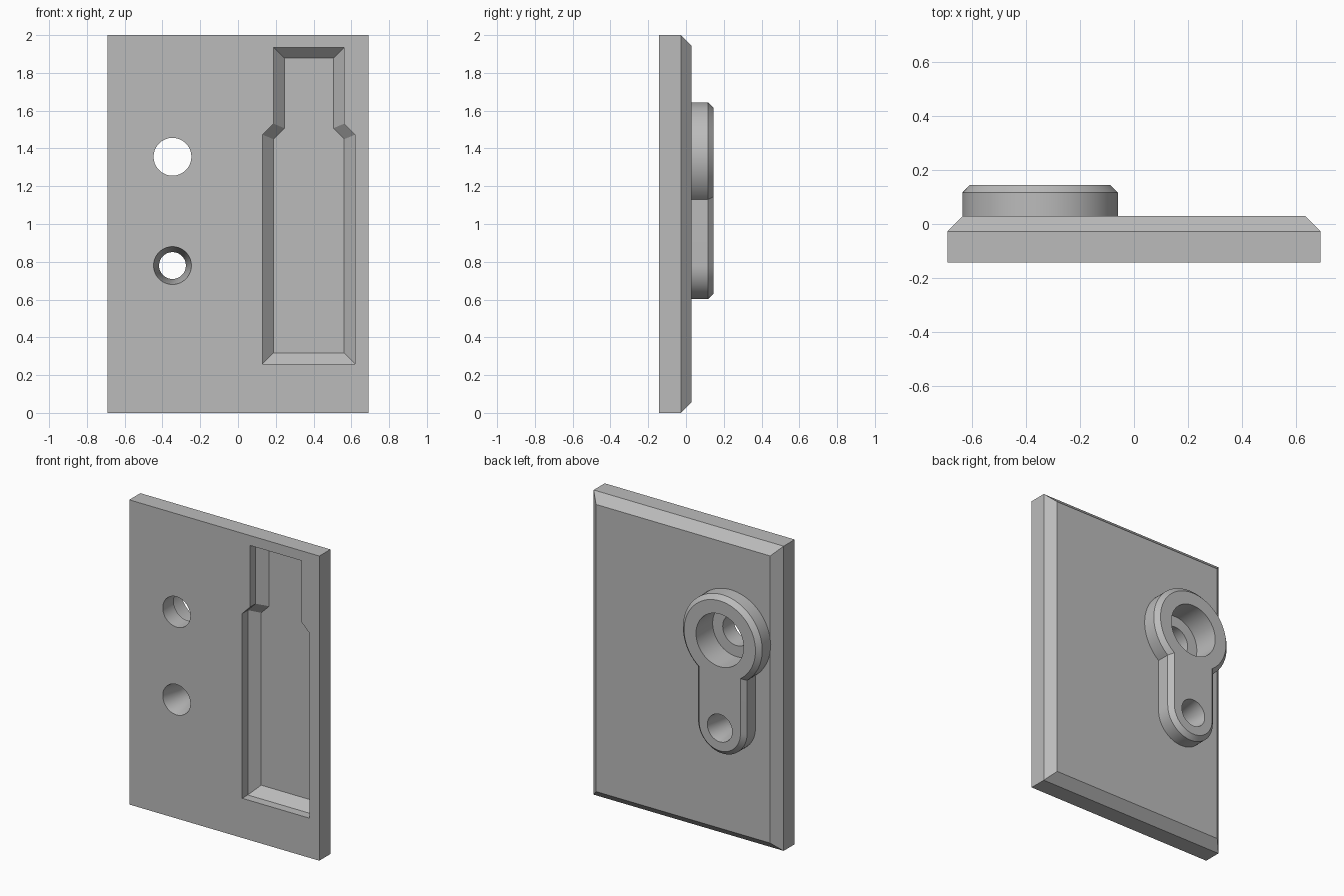
import bpy
import bmesh
from math import sin, cos, pi, sqrt, atan2, radians, tan

cube = bpy.data.objects.get("Cube")
if cube:
    bpy.data.objects.remove(cube, do_unlink=True)

grey = bpy.data.materials.new("plain grey")
grey.use_nodes = True
grey.diffuse_color = (0.5, 0.5, 0.5, 1)
grey.node_tree.nodes["Principled BSDF"].inputs["Base Color"].default_value = (0.5, 0.5, 0.5, 1)

FRONT, BACK, TOP = -0.142, 0.03, 0.145
STEP = 0.0575            # chamfer size
HOLE_X, HIGH_Z, LOW_Z = -0.347, 1.356, 0.78


def loft(name, rings):
    """Solid through a list of (y, outline) rings, capped at both ends."""
    bm = bmesh.new()
    loops = [[bm.verts.new((x, y, z)) for x, z in pts] for y, pts in rings]
    for a, b in zip(loops, loops[1:]):
        for i in range(len(a)):
            j = (i + 1) % len(a)
            bm.faces.new((a[i], a[j], b[j], b[i]))
    bm.faces.new(loops[0])
    bm.faces.new(loops[-1])
    bmesh.ops.recalc_face_normals(bm, faces=bm.faces)
    mesh = bpy.data.meshes.new(name)
    bm.to_mesh(mesh)
    bm.free()
    mesh.materials.append(grey)
    obj = bpy.data.objects.new(name, mesh)
    bpy.context.collection.objects.link(obj)
    return obj


def arc(z, r, start, end, n):
    return [(HOLE_X + r * cos(start + (end - start) * i / n),
             z + r * sin(start + (end - start) * i / n)) for i in range(n + 1)]


def circle(z, r):
    return arc(z, r, 0, 2 * pi, 64)[:-1]


def rectangle(inset):
    x = 0.69 - inset
    return [(-x, inset), (x, inset), (x, 2 - inset), (-x, 2 - inset)]


def keyhole(inset):
    """Large round head with a narrower round-ended arm below it."""
    r, w = 0.288 - inset, 0.178 - inset
    a = atan2(-sqrt(r * r - w * w), w)
    return arc(HIGH_Z, r, a, pi - a, 64) + arc(LOW_Z, w, pi, 2 * pi, 32)


def bottle(inset):
    """Wide body, sloped shoulders and narrow neck."""
    drop = inset * tan(radians(22.5))
    half = [(0.245 - inset, 0.26 + inset), (0.245 - inset, 1.473 - drop),
            (0.187 - inset, 1.531 - drop), (0.187 - inset, 1.935 - inset)]
    return [(0.375 + x, z) for x, z in half] + [(0.375 - x, z) for x, z in reversed(half)]


# Plate with chamfered back edges
plate = loft("mounting_plate", [(FRONT, rectangle(0)), (BACK - STEP, rectangle(0)),
                                (BACK, rectangle(STEP))])

# Raised boss on the back
boss = loft("boss", [(BACK - 0.02, keyhole(0)), (TOP - STEP / 2, keyhole(0)),
                     (TOP, keyhole(STEP / 2))])

# Stepped upper hole
bore = loft("bore_cutter", [(-0.2, circle(HIGH_Z, 0.1)), (-0.028, circle(HIGH_Z, 0.1)),
                            (-0.028, circle(HIGH_Z, 0.173)), (0.2, circle(HIGH_Z, 0.173))])

# Lower hole, narrowing to a waist
waist = loft("waist_cutter", [(-0.2, circle(LOW_Z, 0.112)), (0, circle(LOW_Z, 0.071)),
                              (0.2, circle(LOW_Z, 0.0975))])

# Front recess with straight rim and sloped floor edge
recess = loft("recess_cutter", [(-0.2, bottle(0)), (FRONT + STEP, bottle(0)),
                                (FRONT + 2 * STEP, bottle(STEP))])

# Combine
bpy.context.view_layer.objects.active = plate
for tool, mode in ((boss, "UNION"), (bore, "DIFFERENCE"),
                   (waist, "DIFFERENCE"), (recess, "DIFFERENCE")):
    mod = plate.modifiers.new(tool.name, "BOOLEAN")
    mod.operation, mod.solver, mod.object = mode, "EXACT", tool
    bpy.ops.object.modifier_apply(modifier=mod.name)
    bpy.data.objects.remove(tool, do_unlink=True)

bpy.ops.object.select_all(action="DESELECT")
plate.select_set(True)
bpy.ops.object.shade_smooth_by_angle(angle=radians(30))
